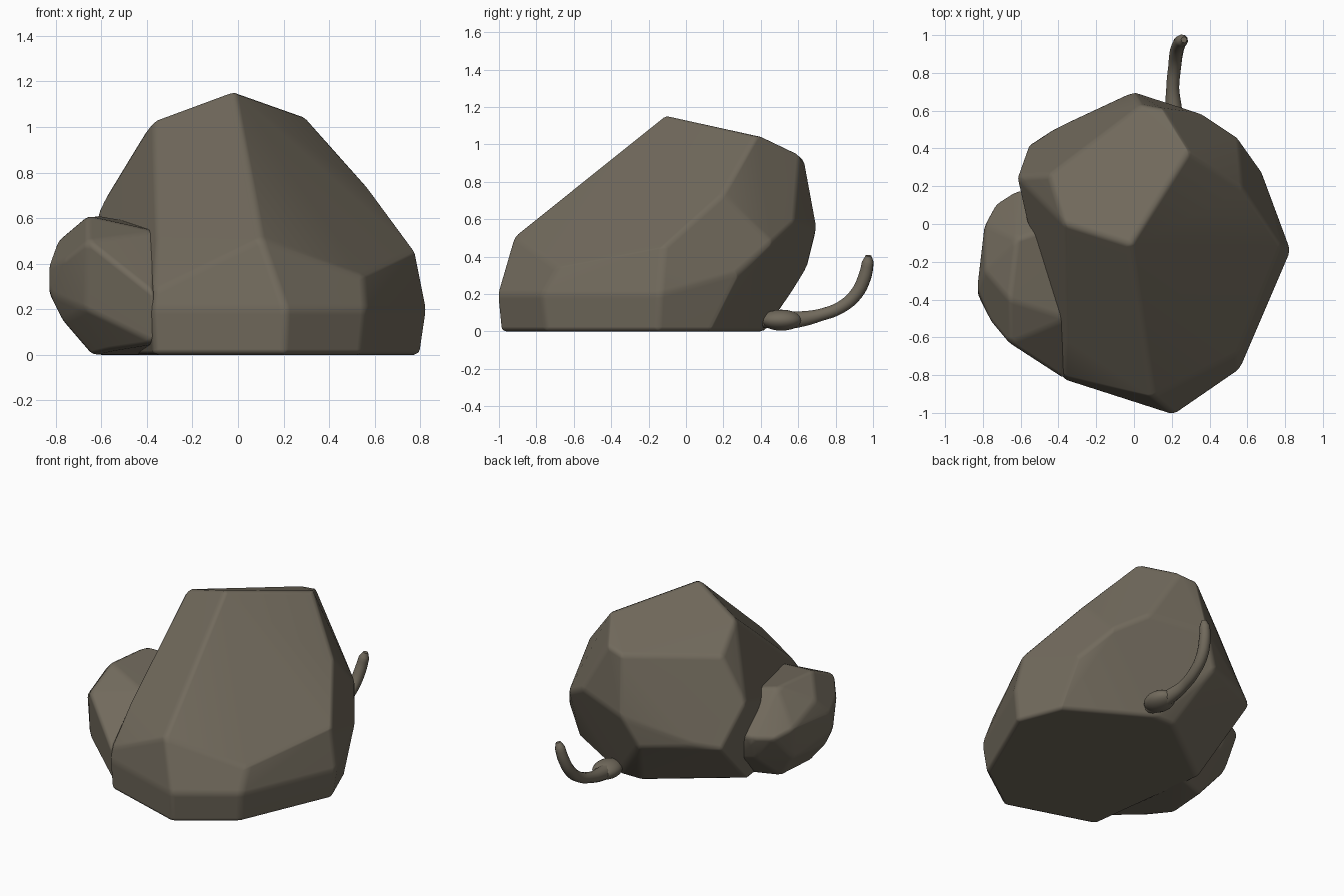
import bpy, bmesh, math

stone = bpy.data.materials.new("grey_brown_stone")
stone.diffuse_color = (0.165, 0.143, 0.107, 1)


def rock(name, points, soft):
    """Faceted stone: convex hull of corner points with softened edges."""
    bm = bmesh.new()
    for p in points:
        bm.verts.new(p)
    bmesh.ops.convex_hull(bm, input=bm.verts[:])
    loose = [v for v in bm.verts if not v.link_faces]
    bmesh.ops.delete(bm, geom=loose, context='VERTS')
    bmesh.ops.dissolve_limit(bm, angle_limit=math.radians(5), verts=bm.verts[:], edges=bm.edges[:])
    bmesh.ops.recalc_face_normals(bm, faces=bm.faces[:])
    me = bpy.data.meshes.new(name)
    bm.to_mesh(me)
    bm.free()
    me.materials.append(stone)
    ob = bpy.data.objects.new(name, me)
    bpy.context.collection.objects.link(ob)
    bev = ob.modifiers.new("soft_edges", 'BEVEL')
    bev.width, bev.segments, bev.limit_method = soft, 2, 'ANGLE'
    bev.angle_limit = math.radians(12)
    for f in me.polygons:
        f.use_smooth = True
    wn = ob.modifiers.new("flat_facets", 'WEIGHTED_NORMAL')
    wn.weight = 75
    return ob


# main boulder: base, waist, shoulder and crown corners
rock("main_rock", [
    (0.20, 0.42, 0.0), (0.69, 0.13, 0.0), (0.80, -0.15, 0.0), (0.54, -0.75, 0.0),
    (0.20, -0.99, 0.0), (-0.37, -0.81, 0.0), (-0.48, 0.03, 0.0), (0.04, 0.42, 0.0),
    (0.83, -0.14, 0.2), (0.56, -0.77, 0.2), (0.21, -1.01, 0.2), (-0.38, -0.82, 0.2),
    (-0.1, 0.65, 0.34), (-0.56, 0.42, 0.36), (-0.45, 0.49, 0.38),
    (0.10, -0.92, 0.51), (-0.37, -0.81, 0.28), (-0.36, -0.62, 0.52), (0.55, -0.69, 0.34), (0.78, -0.12, 0.45),
    (0.67, 0.29, 0.32), (0.55, 0.46, 0.47), (0.37, 0.58, 0.58), (0.0, 0.70, 0.54), (-0.62, 0.25, 0.62),
    (0.22, -0.56, 0.66), (0.57, 0.2, 0.735),
    (0.04, 0.63, 0.92), (0.15, 0.61, 0.94), (-0.45, 0.26, 0.90), (-0.37, 0.0, 1.03),
    (-0.02, -0.11, 1.16), (0.29, 0.38, 1.05)], 0.025)

# smaller boulder leaning on the left side
rock("side_rock", [
    (-0.62, -0.12, 0.0), (-0.64, -0.4, 0.0), (-0.36, -0.8, 0.05), (-0.3, 0.0, 0.0), (-0.56, -0.55, 0.02),
    (-0.76, -0.05, 0.18), (-0.77, -0.38, 0.15), (-0.67, -0.61, 0.2), (-0.6, 0.12, 0.2), (-0.45, 0.14, 0.17),
    (-0.83, -0.37, 0.27), (-0.83, -0.34, 0.39), (-0.79, 0.0, 0.40), (-0.73, 0.11, 0.36),
    (-0.62, 0.18, 0.36), (-0.48, 0.18, 0.36), (-0.76, -0.51, 0.42), (-0.37, -0.82, 0.27),
    (-0.79, -0.25, 0.50), (-0.66, -0.4, 0.61), (-0.62, -0.08, 0.61), (-0.35, -0.5, 0.54),
    (-0.38, 0.0, 0.57), (-0.66, -0.63, 0.50)], 0.045)

# thick root of the tail
bpy.ops.mesh.primitive_uv_sphere_add(segments=20, ring_count=12, radius=1, location=(0.225, 0.51, 0.06))
root = bpy.context.object
root.name = "tail_root"
root.scale = (0.085, 0.11, 0.056)
root.data.materials.append(stone)
bpy.ops.object.shade_smooth()

# curled tail poking out at the back
cu = bpy.data.curves.new("tail", 'CURVE')
cu.dimensions = '3D'
cu.bevel_depth, cu.bevel_resolution, cu.use_fill_caps = 0.04, 3, True
path = [(0.22, 0.39, 0.06, .9), (0.22, 0.43, 0.06, 1.1), (0.215, 0.53, 0.06, 1.3), (0.21, 0.61, 0.065, 1.1),
        (0.205, 0.72, 0.088, .85), (0.215, 0.83, 0.13, .85), (0.225, 0.91, 0.20, .9),
        (0.24, 0.955, 0.29, .9), (0.255, 0.972, 0.37, .8), (0.265, 0.975, 0.405, .4)]
sp = cu.splines.new('BEZIER')
sp.bezier_points.add(len(path) - 1)
for bp, (x, y, z, r) in zip(sp.bezier_points, path):
    bp.co, bp.radius = (x, y, z), r
    bp.handle_left_type = bp.handle_right_type = 'AUTO'
sp.resolution_u = 4
cu.materials.append(stone)
tail = bpy.data.objects.new("tail", cu)
bpy.context.collection.objects.link(tail)
